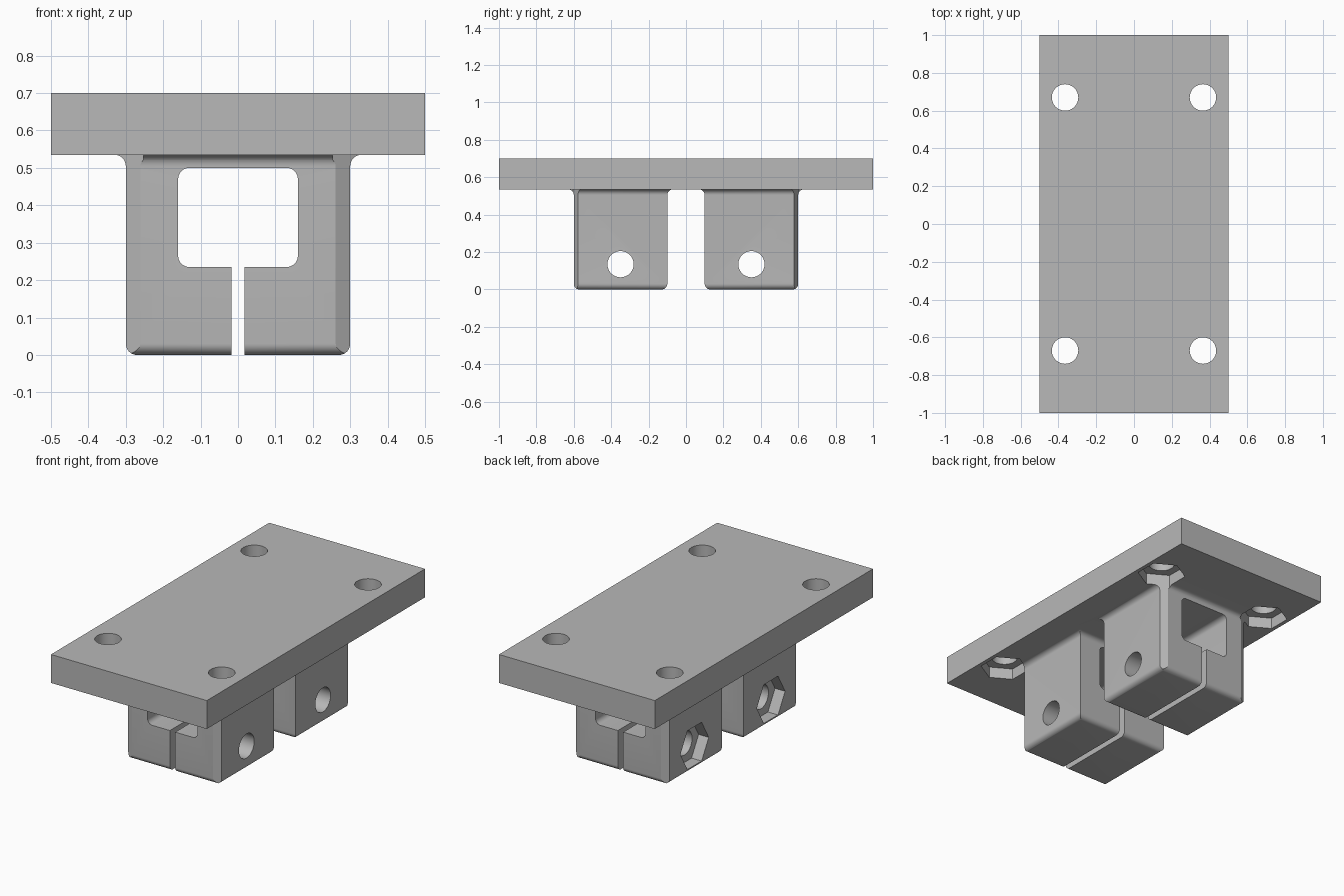
import bpy
import bmesh
from math import cos, sin, pi

if "Cube" in bpy.data.objects:
    bpy.data.objects.remove(bpy.data.objects["Cube"], do_unlink=True)

# Main dimensions
PLATE_BOTTOM, PLATE_TOP = 0.535, 0.70
FILLET = 0.03
HOLE_R, HEX_R = 0.07, 0.13
TRAP_DEPTH = 0.065
BOLT_Z = 0.135

grey = bpy.data.materials.new("light_grey")
grey.use_nodes = True
grey.diffuse_color = (0.48, 0.48, 0.48, 1)
grey.node_tree.nodes["Principled BSDF"].inputs["Base Color"].default_value = grey.diffuse_color


def loft(name, rings):
    """Closed solid through equal-length rings of 3D points."""
    bm = bmesh.new()
    loops = [[bm.verts.new(p) for p in ring] for ring in rings]
    n = len(loops[0])
    for low, high in zip(loops, loops[1:]):
        for i in range(n):
            j = (i + 1) % n
            bm.faces.new((low[i], low[j], high[j], high[i]))
    bm.faces.new(loops[0])
    bm.faces.new(loops[-1])
    bmesh.ops.recalc_face_normals(bm, faces=bm.faces)
    mesh = bpy.data.meshes.new(name)
    bm.to_mesh(mesh)
    bm.free()
    mesh.materials.append(grey)
    obj = bpy.data.objects.new(name, mesh)
    bpy.context.collection.objects.link(obj)
    return obj


def prism(name, outline, axis, start, end):
    """Extrude a 2D outline along one axis."""
    place = {"X": lambda a, b, t: (t, a, b),
             "Y": lambda a, b, t: (a, t, b),
             "Z": lambda a, b, t: (a, b, t)}[axis]
    return loft(name, [[place(a, b, t) for a, b in outline] for t in (start, end)])


def polygon(a, b, radius, sides, turn=0.0):
    return [(a + radius * cos(turn + 2 * pi * i / sides),
             b + radius * sin(turn + 2 * pi * i / sides)) for i in range(sides)]


def rectangle(x, y, low=None):
    return [(-x, -y), (x, -y), (x, y), (-x, y)]


def rounded_rectangle(x0, x1, z0, z1, r, steps=8):
    points = []
    corners = [(x1 - r, z1 - r), (x0 + r, z1 - r), (x0 + r, z0 + r), (x1 - r, z0 + r)]
    for k, (cx, cz) in enumerate(corners):
        for i in range(steps + 1):
            angle = (k + i / steps) * pi / 2
            points.append((cx + r * cos(angle), cz + r * sin(angle)))
    return points


def combine(target, tool, operation):
    mod = target.modifiers.new(operation.title(), "BOOLEAN")
    mod.operation = operation
    mod.solver = "EXACT"
    mod.object = tool
    bpy.context.view_layer.objects.active = target
    bpy.ops.object.modifier_apply(modifier=mod.name)
    bpy.data.objects.remove(tool, do_unlink=True)


def clamp_block(y_centre):
    """Block with rounded bottom edges and a flared fillet under the plate."""
    steps = 8
    levels = []
    for i in range(steps + 1):
        a = i / steps * pi / 2
        levels.append((FILLET * (1 - cos(a)), -FILLET * (1 - sin(a))))
    for i in range(steps + 1):
        a = i / steps * pi / 2
        levels.append((PLATE_BOTTOM - FILLET * (1 - sin(a)), FILLET * (1 - cos(a))))
    levels.append((PLATE_BOTTOM + 0.03, FILLET))
    rings = [[(x, y_centre + y, z) for x, y in rectangle(0.30 + d, 0.25 + d)]
             for z, d in levels]
    return loft("clamp_block", rings)


# Mounting plate with two clamp blocks
bracket = prism("clamp_bracket", rectangle(0.5, 1.0), "Z", PLATE_BOTTOM, PLATE_TOP)
for side in (-1, 1):
    combine(bracket, clamp_block(0.35 * side), "UNION")

# Rounded window and clamping slit through both blocks
window = rounded_rectangle(-0.16, 0.16, 0.235, 0.50, 0.03)
combine(bracket, prism("window_cutter", window, "Y", -0.8, 0.8), "DIFFERENCE")
slit = [(-0.017, -0.1), (0.017, -0.1), (0.017, 0.3), (-0.017, 0.3)]
combine(bracket, prism("slit_cutter", slit, "Y", -0.8, 0.8), "DIFFERENCE")

# Clamp bolt holes, with nut traps on the model's right side
for side in (-1, 1):
    y = 0.35 * side
    combine(bracket, prism("bolt_cutter", polygon(y, BOLT_Z, HOLE_R, 48),
                           "X", -0.6, 0.6), "DIFFERENCE")
    combine(bracket, prism("nut_cutter", polygon(y, BOLT_Z, HEX_R, 6),
                           "X", -0.6, -0.30 + TRAP_DEPTH), "DIFFERENCE")

# Plate screw holes; their nut pockets also clip the block corners below
for sx in (-1, 1):
    for sy in (-1, 1):
        x, y = 0.365 * sx, 0.67 * sy
        combine(bracket, prism("screw_cutter", polygon(x, y, HOLE_R, 48),
                               "Z", 0.3, 0.9), "DIFFERENCE")
        combine(bracket, prism("pocket_cutter", polygon(x, y, HEX_R, 6, pi / 2),
                               "Z", -0.1, PLATE_BOTTOM + TRAP_DEPTH), "DIFFERENCE")

# Smooth the rounded surfaces, keep the edges crisp
bpy.ops.object.select_all(action="DESELECT")
bracket.select_set(True)
bpy.context.view_layer.objects.active = bracket
bpy.ops.object.shade_smooth_by_angle(angle=pi / 9)
